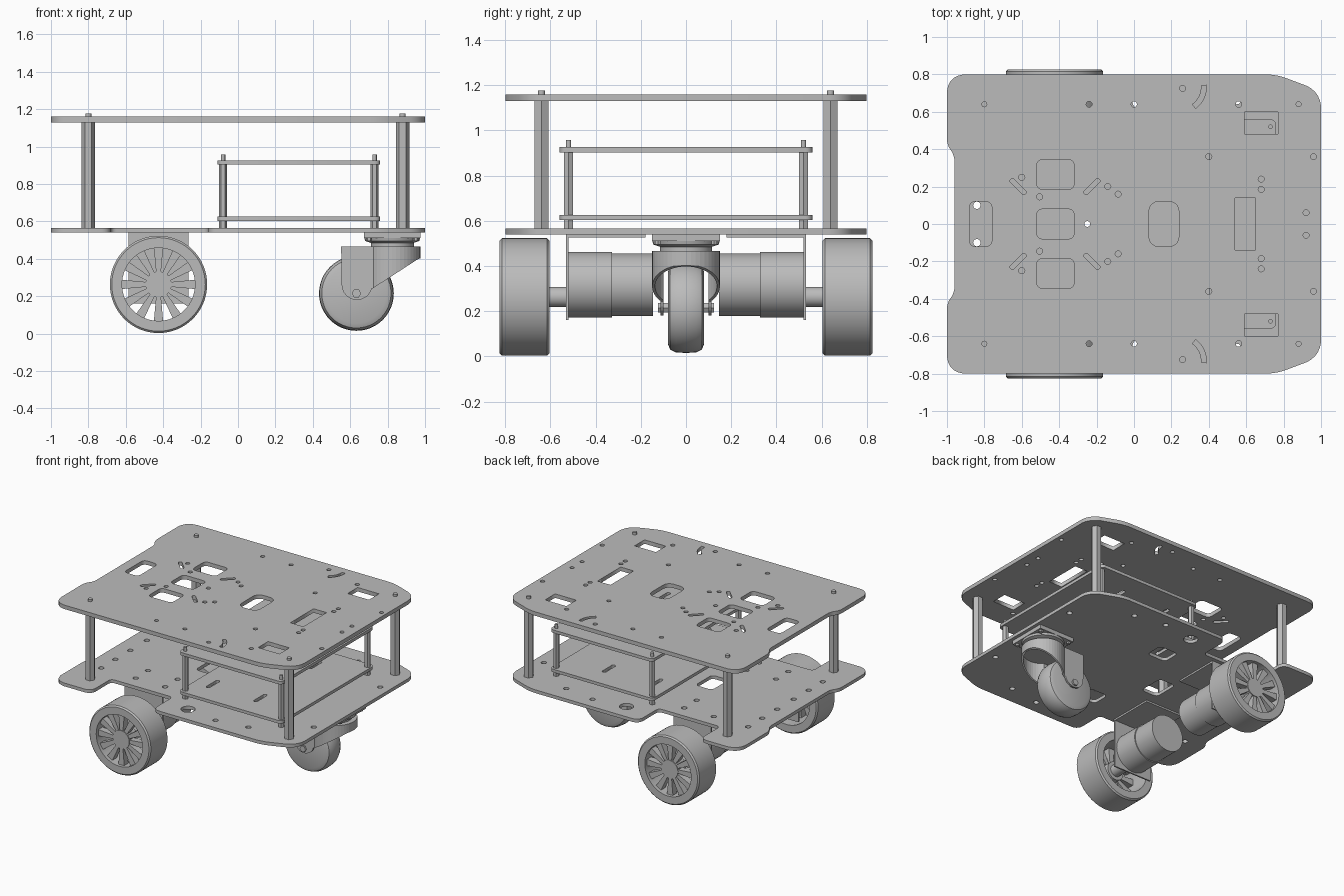
import bpy, bmesh
from math import pi, sin, cos, radians
from mathutils import Vector, Matrix

cube = bpy.data.objects.get("Cube")
if cube:
    bpy.data.objects.remove(cube)

grey = bpy.data.materials.new("metal_grey")
grey.use_nodes = True
grey.diffuse_color = (0.5, 0.5, 0.5, 1)
grey.node_tree.nodes["Principled BSDF"].inputs["Base Color"].default_value = (0.5, 0.5, 0.5, 1)


def add(name, mesh, smooth=False):
    obj = bpy.data.objects.new(name, mesh)
    bpy.context.collection.objects.link(obj)
    mesh.materials.clear()
    mesh.materials.append(grey)
    if smooth:
        bpy.ops.object.select_all(action='DESELECT')
        obj.select_set(True)
        bpy.context.view_layer.objects.active = obj
        bpy.ops.object.shade_smooth_by_angle(angle=radians(35))
    return obj


def from_bm(name, bm, smooth=False):
    bmesh.ops.recalc_face_normals(bm, faces=bm.faces)
    mesh = bpy.data.meshes.new(name)
    bm.to_mesh(mesh)
    bm.free()
    return add(name, mesh, smooth)


def circle(x, y, r, n=16):
    return [(x + r * cos(2 * pi * i / n), y + r * sin(2 * pi * i / n)) for i in range(n)]


def rounded(corners, n=5):
    """Round each (x, y, radius) corner with a quadratic blend."""
    out = []
    for i, (x, y, r) in enumerate(corners):
        p = Vector((x, y))
        if not r:
            out.append((x, y))
            continue
        a = p + (Vector(corners[i - 1][:2]) - p).normalized() * r
        b = p + (Vector(corners[(i + 1) % len(corners)][:2]) - p).normalized() * r
        for k in range(n + 1):
            t = k / n
            out.append(tuple(a * (1 - t) ** 2 + p * 2 * t * (1 - t) * 0.8 + (a + b) * 0.2 * t * (1 - t) + b * t * t))
    return out


def rect(x, y, w, h, r=0.03, turn=0):
    pts = rounded([(sx * w / 2, sy * h / 2, r) for sx, sy in ((1, 1), (-1, 1), (-1, -1), (1, -1))])
    c, s = cos(turn), sin(turn)
    return [(x + c * u - s * v, y + s * u + c * v) for u, v in pts]


def mirrored(points):
    return [p for x, y in points for p in ((x, y), (x, -y))]


def plate(name, loops, z0, z1):
    """Sheet with an outline and holes, extruded from z0 to z1."""
    cu = bpy.data.curves.new(name, 'CURVE')
    cu.dimensions, cu.fill_mode, cu.extrude = '2D', 'BOTH', (z1 - z0) / 2
    for loop in loops:
        sp = cu.splines.new('POLY')
        sp.points.add(len(loop) - 1)
        for pt, (x, y) in zip(sp.points, loop):
            pt.co = (x, y, 0, 1)
        sp.use_cyclic_u = True
    tmp = bpy.data.objects.new("sheet_curve", cu)
    bpy.context.collection.objects.link(tmp)
    bpy.context.view_layer.update()
    mesh = bpy.data.meshes.new_from_object(tmp.evaluated_get(bpy.context.evaluated_depsgraph_get()))
    bpy.data.objects.remove(tmp)
    mesh.transform(Matrix.Translation((0, 0, (z0 + z1) / 2)))
    return add(name, mesh)


def lathe(name, profile, centre, axis='Z', n=32, closed=False):
    """Spin (radius, height) pairs about an axis through centre."""
    bm = bmesh.new()
    rings = [[bm.verts.new((x, y, h)) for x, y in circle(0, 0, r, n)] for r, h in profile]
    pairs = list(zip(rings, rings[1:] + rings[:1])) if closed else list(zip(rings, rings[1:]))
    for a, b in pairs:
        for i in range(n):
            j = (i + 1) % n
            bm.faces.new((a[i], a[j], b[j], b[i]))
    if not closed:
        bm.faces.new(rings[0])
        bm.faces.new(rings[-1])
    turn = Matrix.Rotation(-pi / 2, 4, 'X') if axis == 'Y' else Matrix()
    bm.transform(Matrix.Translation(centre) @ turn)
    return from_bm(name, bm, n > 8)


def box(name, x0, x1, y0, y1, z0, z1):
    bm = bmesh.new()
    bmesh.ops.create_cube(bm, size=1)
    for v in bm.verts:
        v.co = [lo + (c + 0.5) * (hi - lo) for c, lo, hi in zip(v.co, (x0, y0, z0), (x1, y1, z1))]
    return from_bm(name, bm)


def boolean(obj, tool, op):
    m = obj.modifiers.new(op.lower(), 'BOOLEAN')
    m.object, m.operation, m.solver = tool, op, 'EXACT'
    tool.hide_render = True
    tool.hide_set(True)
    bpy.context.view_layer.update()
    mesh = bpy.data.meshes.new_from_object(obj.evaluated_get(bpy.context.evaluated_depsgraph_get()))
    obj.modifiers.clear()
    obj.data = mesh
    bpy.data.objects.remove(tool)


# Deck outlines: half outline mirrored across the centreline
def deck(notch):
    half = [(-0.96, 0.37, 0.03), (-1, 0.42, 0.03), (-1, 0.8, 0.09)]
    if notch:
        half += [(-0.68, 0.8, 0.05), (-0.68, 0.56, 0.03), (-0.16, 0.56, 0.03), (-0.16, 0.8, 0.05)]
    half += [(0.76, 0.8, 0.05), (1, 0.71, 0.08)]
    return rounded(half + [(x, -y, r) for x, y, r in reversed(half)])


# Top deck with windows, slots and holes
holes = [deck(False), rect(-0.82, 0, 0.12, 0.24), rect(0.16, 0, 0.16, 0.24, 0.05), rect(0.595, 0, 0.11, 0.28, 0)]
holes += [rect(-0.42, y, 0.2, 0.16) for y in (-0.265, 0, 0.265)]
for s in (1, -1):
    holes.append(rect(0.68, s * 0.54, 0.18, 0.12, 0))
    holes.append(rect(-0.62, s * 0.2, 0.11, 0.026, 0.012, -s * pi / 4))
    holes.append(rect(-0.225, s * 0.2, 0.11, 0.026, 0.012, s * pi / 4))
    arc = [radians(a) for a in range(-55, 6, 10)]
    holes.append([(0.25 + 0.137 * cos(a), s * (0.73 + 0.137 * sin(a))) for a in arc]
                 + [(0.25 + 0.11 * cos(a), s * (0.73 + 0.11 * sin(a))) for a in reversed(arc)])
small = mirrored([(-0.24, 0.64), (0, 0.64), (0.56, 0.64), (0.26, 0.725), (0.4, 0.36), (0.96, 0.36), (0.92, 0.06),
                  (0.68, 0.24), (0.68, 0.185), (-0.6, 0.25), (-0.505, 0.145), (-0.14, 0.2), (-0.085, 0.16)])
holes += [circle(x, y, 0.016, 12) for x, y in small + [(-0.25, 0)]]
plate("top_deck", holes, 1.13, 1.16)

# Bottom deck with wheel notches
holes = [deck(True), rect(-0.22, 0, 0.14, 0.2)]
holes += [rect(0.06, y, 0.16, 0.14) for y in (-0.38, 0.38)]
holes += [circle(x, y, 0.05, 24) for x, y in mirrored([(0.04, 0.66)])]
spots = mirrored([(-0.84, 0.1), (-0.84, 0.45), (-0.84, 0.28), (-0.55, 0.3), (-0.55, 0.45), (-0.3, 0.3),
                  (-0.3, 0.45), (0.3, 0.7), (0.55, 0.66), (0.92, 0.4)])
holes += [circle(x, y, 0.02, 12) for x, y in spots]
plate("bottom_deck", holes, 0.54, 0.565)

# Inner tray plates
for name, z in (("lower_tray", 0.603), ("upper_tray", 0.903)):
    slots = [rect(0.325, 0, 0.87, 1.12, 0.03)]
    slots += [rect(x, y, 0.03, 0.14, 0.014) for x in (0.02, 0.42) for y in (-0.33, 0.33)]
    plate(name, slots, z, z + 0.023)

# Hexagonal posts with thin studs
for x, y in mirrored([(-0.8, 0.64), (0.88, 0.64)]):
    lathe("deck_post", [(0.036, 0), (0.036, 0.57)], (x, y, 0.563), n=6)
    lathe("deck_stud", [(0.016, 0), (0.016, 0.05)], (x, y, 1.127), n=12)
for x, y in mirrored([(-0.08, 0.52), (0.73, 0.52)]):
    lathe("tray_post", [(0.022, 0), (0.022, 0.345)], (x, y, 0.56), n=6)
    lathe("tray_stud", [(0.012, 0), (0.012, 0.04)], (x, y, 0.917), n=12)

# Drive wheels, gear motors and brackets
WX, WZ = -0.425, 0.263
for s in (1, -1):
    c = (WX, s * 0.715, WZ)
    lathe("drive_tyre", [(0.195, -0.11), (0.25, -0.11), (0.26, -0.1), (0.26, 0.1), (0.25, 0.11), (0.195, 0.11)],
          c, 'Y', 64, True)
    lathe("wheel_hub", [(0.07, -0.05), (0.07, 0.05)], (WX, s * 0.755, WZ), 'Y')
    bm = bmesh.new()
    for k in range(12):
        ret = bmesh.ops.create_cube(bm, size=1)["verts"]
        turn = Matrix.Rotation(2 * pi * k / 12, 4, 'Y')
        for v in ret:
            outer = v.co.x > 0
            p = Vector((0.2 if outer else 0.06, v.co.y * 0.05, v.co.z * (0.05 if outer else 0.025)))
            v.co = turn @ p + Vector((WX, s * 0.775, WZ))
    from_bm("wheel_spokes", bm)
    lathe("drive_shaft", [(0.045, -0.1), (0.045, 0.1)], (WX, s * 0.62, WZ), 'Y', 24)
    lathe("motor_body", [(0.138, -0.095), (0.138, 0.095)], (WX, s * 0.24, 0.317), 'Y', 48)
    lathe("gearbox", [(0.145, -0.098), (0.145, 0.098)], (WX, s * 0.425, 0.317), 'Y', 48)
    y0, y1 = sorted((s * 0.52, s * 0.531))
    box("motor_bracket", WX - 0.16, WX + 0.16, y0, y1, 0.16, 0.54)
    y0, y1 = sorted((s * 0.18, s * 0.525))
    box("bracket_flange", WX - 0.16, WX + 0.16, y0, y1, 0.527, 0.54)

# Caster wheel, axle and swivel
CX, CZ = 0.633, 0.215
lathe("caster_wheel", [(0.16, -0.08), (0.185, -0.07), (0.197, -0.045), (0.2, 0), (0.197, 0.045), (0.185, 0.07),
                       (0.16, 0.08)], (CX, 0, CZ), 'Y', 48)
lathe("caster_axle", [(0.025, -0.125), (0.025, 0.125)], (CX, 0, CZ), 'Y', 6)
SX = 0.825
lathe("swivel_bearing", [(0.115, 0.46), (0.115, 0.485), (0.145, 0.495), (0.15, 0.515)], (SX, 0, 0), n=48)
box("caster_flange", 0.675, 0.975, -0.15, 0.15, 0.51, 0.54)
for x, y in mirrored([(0.7, 0.125), (0.95, 0.125)]):
    lathe("flange_bolt", [(0.015, 0), (0.015, 0.02)], (x, y, 0.495), n=6)

# Caster fork: bent housing trimmed by its side profile, then hollowed
def column(name, r, w, back, z0, z1):
    a0 = pi - math_asin(w / r)
    arc = [-a0 + 2 * a0 * i / 32 for i in range(33)]
    pts = [(back, -w)] + [(SX + r * cos(a), r * sin(a)) for a in arc] + [(back, w)]
    bm = bmesh.new()
    f = bm.faces.new([bm.verts.new((x, y, z0)) for x, y in pts])
    ext = bmesh.ops.extrude_face_region(bm, geom=[f])["geom"]
    bmesh.ops.translate(bm, verts=[v for v in ext if isinstance(v, bmesh.types.BMVert)], vec=(0, 0, z1 - z0))
    return from_bm(name, bm)


from math import asin as math_asin
fork = column("caster_fork", 0.15, 0.112, 0.55, 0.15, 0.467)
side = [(0.55, 0.6), (1, 0.6), (1, 0.405), (0.965, 0.4), (0.718, 0.24)]
side += [(0.636 + 0.082 * cos(a), 0.262 - 0.082 * sin(a)) for a in [pi * i / 12 for i in range(1, 13)]]
bm = bmesh.new()
f = bm.faces.new([bm.verts.new((x, -0.2, z)) for x, z in side])
ext = bmesh.ops.extrude_face_region(bm, geom=[f])["geom"]
bmesh.ops.translate(bm, verts=[v for v in ext if isinstance(v, bmesh.types.BMVert)], vec=(0, 0.4, 0))
boolean(fork, from_bm("fork_profile", bm), 'INTERSECT')
boolean(fork, column("fork_hollow", 0.137, 0.099, 0.4, 0.1, 0.425), 'DIFFERENCE')
